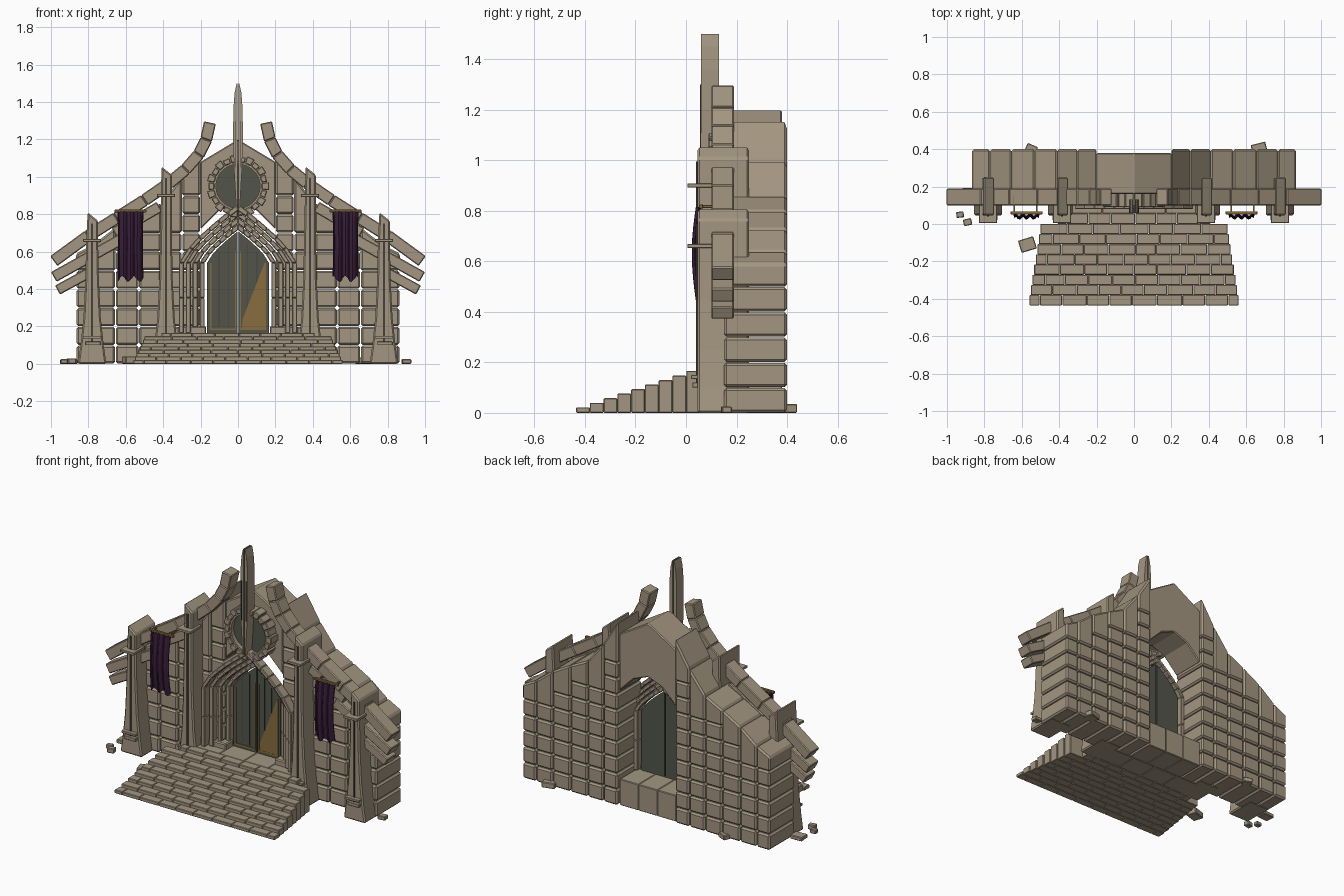
import bpy
import bmesh
import math
import random
from mathutils import Matrix, Vector

random.seed(4)
default_cube = bpy.data.objects.get("Cube")
if default_cube:
    bpy.data.objects.remove(default_cube, do_unlink=True)


def make_material(name, colour):
    material = bpy.data.materials.new(name)
    material.use_nodes = True
    material.diffuse_color = (*colour, 1)
    material.node_tree.nodes["Principled BSDF"].inputs["Base Color"].default_value = (*colour, 1)
    return material


stone = make_material("warm stone", (0.37, 0.305, 0.22))
slate = make_material("dark glass", (0.085, 0.09, 0.07))
shadow = make_material("dark groove", (0.06, 0.05, 0.04))
gold = make_material("old gold", (0.25, 0.15, 0.05))
purple = make_material("purple cloth", (0.045, 0.014, 0.045))


def finish(name, bm, material, bevel=0.0):
    bmesh.ops.recalc_face_normals(bm, faces=bm.faces)
    mesh = bpy.data.meshes.new(name)
    bm.to_mesh(mesh)
    bm.free()
    mesh.materials.append(material)
    obj = bpy.data.objects.new(name, mesh)
    bpy.context.collection.objects.link(obj)
    if bevel:
        modifier = obj.modifiers.new("worn edges", "BEVEL")
        modifier.width = bevel
        modifier.segments = 1
        modifier.limit_method = "ANGLE"
    return obj


def prisms(name, parts, material, bevel=0.0):
    """Each part is an outline in x and z, pushed from a front y to a back y."""
    bm = bmesh.new()
    for outline, front, back in parts:
        near = [bm.verts.new((x, front, z)) for x, z in outline]
        far = [bm.verts.new((x, back, z)) for x, z in outline]
        bm.faces.new(near)
        bm.faces.new(far[::-1])
        for i in range(len(near)):
            j = (i + 1) % len(near)
            bm.faces.new((near[i], far[i], far[j], near[j]))
    return finish(name, bm, material, bevel)


def rect(left, right, low, high):
    return [(left, low), (right, low), (right, high), (left, high)]


def flip(outline):
    return [(-x, z) for x, z in outline]


def both(parts):
    return parts + [(flip(o), f, b) for o, f, b in parts]


def ribbon(path, width, front, back):
    """Row of mitred blocks along a path in x and z."""
    pts = [Vector(p) for p in path]
    edges = []
    for i, p in enumerate(pts):
        d = (pts[min(i + 1, len(pts) - 1)] - pts[max(i - 1, 0)]).normalized()
        n = Vector((-d.y, d.x)) * width / 2
        edges.append((p + n, p - n))
    return [([tuple(a[0]), tuple(b[0]), tuple(b[1]), tuple(a[1])], front, back)
            for a, b in zip(edges, edges[1:])]


# Side walls: block columns with sloping cap stones
edges = [0.2, 0.3, 0.41, 0.53, 0.655, 0.77, 0.865]
tops = [1.16, 1.0, 0.86, 0.8, 0.73, 0.64, 0.59]
blocks = []
gap = 0.002
for a, b, high, low in zip(edges, edges[1:], tops, tops[1:]):
    rows = int(low * 10 - 0.8)
    for r in range(rows):
        blocks.append((rect(a + gap, b - gap, r / 10 + gap, r / 10 + 0.1 - gap), 0.15, 0.4))
    base = rows / 10
    blocks.append(([(a, base), (b, base), (b, low), (a, high)], 0.15, 0.4))
prisms("wall_blocks", both(blocks), stone, 0.01)

# Central gable with a pointed vault beneath
half_gable = [(0.2, 1.08), (0.2, 0.72), (0.1, 0.82)]
prisms("gable", [([(0, 1.2)] + half_gable + [(0, 0.86)] + flip(half_gable)[::-1], 0.16, 0.38)],
       stone, 0.006)

# Curved horns running down into the roof planks
horn = [(0.15, 1.29), (0.17, 1.2), (0.21, 1.12), (0.28, 1.04), (0.37, 0.965),
        (0.5, 0.875), (0.65, 0.78), (0.8, 0.685), (0.985, 0.55)]
prisms("roof_horns", both(ribbon(horn, 0.065, 0.1, 0.19)), stone, 0.005)
planks = (ribbon([(0.6, 0.68), (0.985, 0.465)], 0.06, 0.1, 0.19)
          + ribbon([(0.8, 0.485), (0.965, 0.395)], 0.055, 0.1, 0.19)
          + ribbon([(0.42, 0.84), (0.66, 0.7)], 0.06, 0.11, 0.19))
prisms("roof_planks", both(planks), stone, 0.005)


# Pointed portal of stepped ribs
def arch(r, apex, spring=0.54, foot=0.165, steps=6):
    curve = [(r * (1 - i / steps), spring + (apex - spring) * (i / steps) ** 0.75)
             for i in range(steps + 1)]
    return [(r, foot), (r, (foot + spring) / 2)] + curve


ribs = []
for k in range(4):
    r = 0.178 + 0.037 * k
    inner = arch(r, 0.715 + 0.035 * k)
    outer = arch(r + 0.027, 0.75 + 0.035 * k)
    front = 0.17 - 0.03 * k
    for i in range(len(inner) - 1):
        ribs.append(([inner[i], outer[i], outer[i + 1], inner[i + 1]], front, front + 0.06))
prisms("portal_ribs", both(ribs), stone, 0.004)
prisms("portal_plinths", both([(rect(0.17, 0.32, 0.1, 0.2), 0.12, 0.2)]), stone, 0.006)

# Door leaves with a narrow gap, gilded trim and plank seams
leaf = [(0.004, 0.165)] + arch(0.165, 0.71)[:-1] + [(0.004, 0.706)]
prisms("door_leaves", both([(leaf, 0.19, 0.21)]), slate)
seams = [(rect(x, x + 0.004, 0.2, 0.7 - x), 0.187, 0.19) for x in (0.05, 0.1)]
prisms("door_seams", both(seams), shadow)
trim = [(rect(0.142, 0.15, 0.19, 0.54), 0.185, 0.19),
        (rect(0.015, 0.15, 0.18, 0.19), 0.185, 0.19),
        (rect(0.012, 0.017, 0.18, 0.6), 0.185, 0.19)]
prisms("door_trim", both(trim), gold)
prisms("door_gilded_panel", [([(0.02, 0.19), (0.142, 0.19), (0.142, 0.54), (0.025, 0.24)],
                              0.186, 0.19)], gold)


# Round window
def polar(radius, angle):
    return (radius * math.sin(angle), 0.95 + radius * math.cos(angle))


count = 22
ring = []
for i in range(count):
    a, b = [math.tau * (i + s) / count for s in (0.04, 0.96)]
    reach = 0.168 if i % 2 else 0.158
    ring.append(([polar(0.128, a), polar(reach, a), polar(reach, b), polar(0.128, b)], 0.09, 0.17))
prisms("window_stones", ring, stone, 0.004)
rim = []
for i in range(32):
    a, b = math.tau * i / 32, math.tau * (i + 1) / 32
    rim.append(([polar(0.118, a), polar(0.132, a), polar(0.132, b), polar(0.118, b)], 0.1, 0.16))
prisms("window_rim", rim, stone)
prisms("window_glass", [([polar(0.122, math.tau * i / 32) for i in range(32)], 0.125, 0.155)], slate)

# Split spire
fin = [(0.004, 0.83), (0.009, 0.83), (0.02, 1.02), (0.026, 1.2), (0.025, 1.36),
       (0.018, 1.45), (0.007, 1.5), (0.004, 1.5)]
prisms("spire", both([(fin, 0.06, 0.13)]), stone)
prisms("spire_grooves", both([(rect(0.014, 0.017, 1.05, 1.3), 0.056, 0.06)]), shadow)

# Flared buttresses with collars, brackets and front grooves
shafts, collars, grooves = [], [], []
for x, top, collar in ((0.78, 0.81, 0.66), (0.385, 1.055, 0.9)):
    for side in (-1, 1):
        c = side * x
        flare = [(0.076, 0.0), (0.062, 0.1), (0.046, 0.25), (0.036, 0.45), (0.032, 0.65)]
        outline = [(c + w, z) for w, z in flare] + [(c + 0.032, top - 0.045), (c - 0.024, top)]
        outline += [(c - w, z) for w, z in flare[::-1]]
        shafts.append((outline, 0.045, 0.25))
        collars.append((rect(c - 0.048, c + 0.048, collar - 0.008, collar + 0.008), 0.005, 0.12))
        collars.append((rect(c - 0.05, c + 0.05, 0.135, 0.15), 0.02, 0.12))
        collars.append((rect(c - 0.035, c + 0.045, 0.1, 0.12), 0.025, 0.12))
        grooves.append((rect(c - 0.006, c + 0.006, 0.1, top - 0.06), 0.04, 0.046))
prisms("buttresses", shafts, stone, 0.008)
prisms("buttress_collars", collars, stone, 0.002)
prisms("buttress_grooves", grooves, shadow)

# Brick stairs, landing and threshold
bricks = []
for row in range(9):
    front = -0.435 + 0.0545 * row
    half = 0.56 - 0.0085 * row if row < 8 else 0.41
    height = 0.022 + 0.018 * row
    pieces = 9 - row // 3
    cuts = [-half]
    for i in range(pieces):
        cuts.append(-half + 2 * half * (i + 0.5 + 0.5 * (row % 2) + random.uniform(-0.1, 0.1)) / pieces)
    cuts = [c for c in cuts if c < half - 0.03] + [half]
    for a, b in zip(cuts, cuts[1:]):
        bricks.append((rect(a + 0.001, b - 0.001, 0, height), front, front + 0.0545))
prisms("stair_bricks", bricks, stone, 0.003)
floor = [(rect(a, a + 0.132, 0, 0.165), 0.2, 0.38) for a in (-0.198, -0.066, 0.066)]
floor += [(rect(-0.34 + 0.17 * i, -0.17 + 0.17 * i, 0, 0.165), 0.056, 0.2) for i in range(4)]
prisms("threshold", floor, stone, 0.004)

# Hanging banners on rods
rods = [(rect(0.49, 0.66, 0.81, 0.825), 0.052, 0.068)]
rods += [(rect(x, x + 0.01, 0.811, 0.823), 0.06, 0.155) for x in (0.515, 0.635)]
prisms("banner_rods", both(rods), gold, 0.002)
for side, label in ((-1, "right"), (1, "left")):
    bm = bmesh.new()
    across, down = 18, 8
    grid = []
    for j in range(down + 1):
        t = j / down
        line = []
        for i in range(across + 1):
            u = i / across
            hem = 0.455 + 0.016 * math.sin(u * 14 + side)
            wave = 0.008 * math.sin(u * math.tau * 3.5)
            y = 0.052 + wave - 0.016 * math.sin(math.pi * t)
            width = 0.14 - 0.008 * math.sin(math.pi * t)
            line.append(bm.verts.new((side * 0.575 + (u - 0.5) * width, y, 0.815 + t * (hem - 0.815))))
        grid.append(line)
    for upper, lower in zip(grid, grid[1:]):
        for i in range(across):
            bm.faces.new((upper[i], lower[i], lower[i + 1], upper[i + 1]))
    banner = finish(label + "_banner", bm, purple)
    banner.modifiers.new("cloth thickness", "SOLIDIFY").thickness = 0.005

# Fallen stones
bm = bmesh.new()
for x, y, size, height, turn in ((-0.93, 0.05, 0.04, 0.025, 0.1), (-0.89, 0.01, 0.045, 0.03, 0.2),
                                 (-0.57, -0.11, 0.085, 0.04, 0.3), (-0.55, 0.4, 0.06, 0.03, -0.4),
                                 (0.67, 0.4, 0.08, 0.035, 0.25), (0.9, 0.16, 0.05, 0.025, 0.1),
                                 (-0.9, 0.16, 0.08, 0.025, 0.05)):
    place = Matrix.Translation((x, y, height / 2)) @ Matrix.Rotation(turn, 4, "Z")
    bmesh.ops.create_cube(bm, size=1, matrix=place @ Matrix.Diagonal((size, size * 0.8, height, 1)))
finish("fallen_stones", bm, stone, 0.004)
